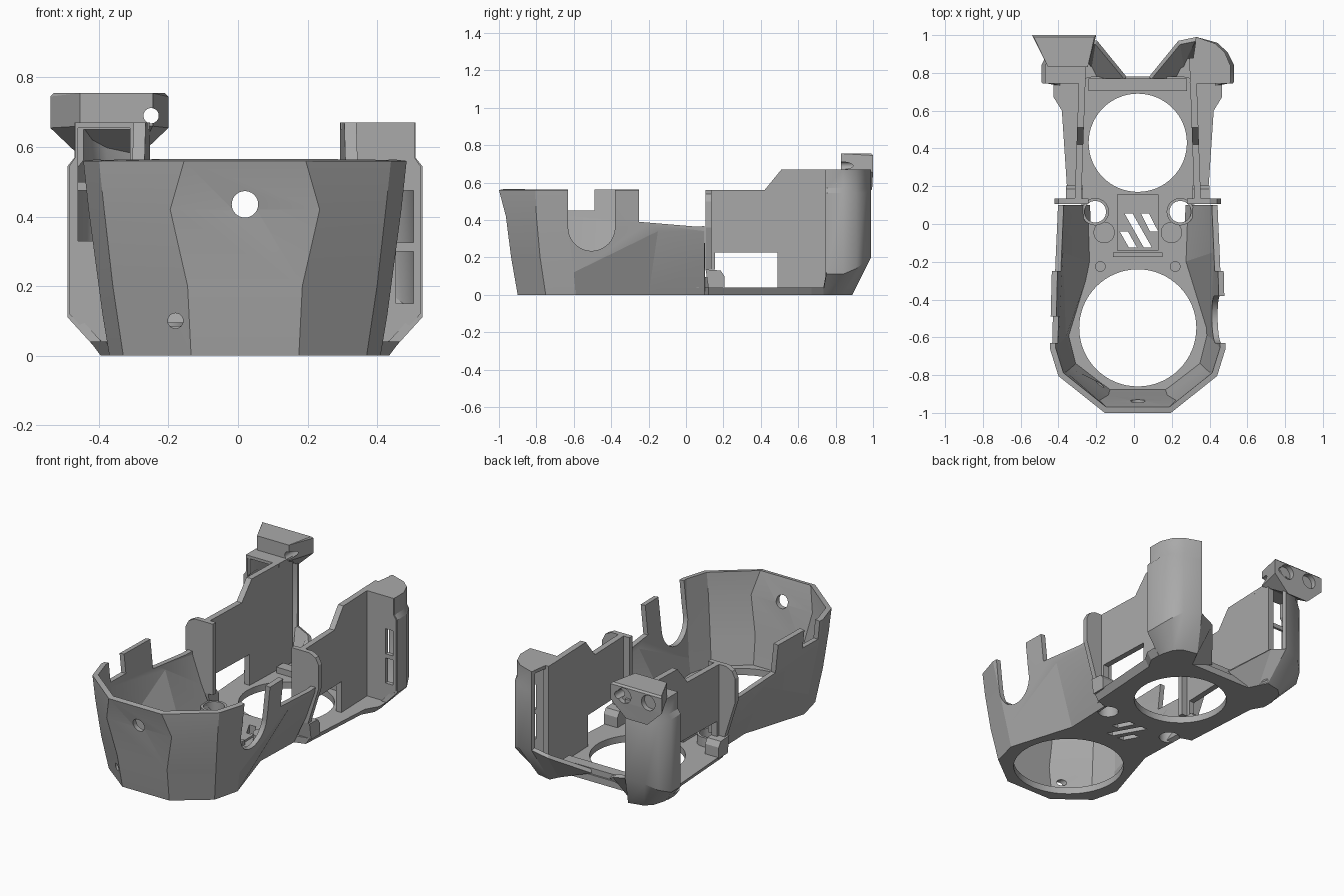
import bpy, bmesh, math
from mathutils import Matrix

if "Cube" in bpy.data.objects:
    bpy.data.objects.remove(bpy.data.objects["Cube"], do_unlink=True)

CX = 0.02  # symmetry line of the housing
grey = bpy.data.materials.new("plain_grey")
grey.use_nodes = True
grey.diffuse_color = (0.4, 0.4, 0.4, 1)
grey.node_tree.nodes["Principled BSDF"].inputs["Base Color"].default_value = (0.4, 0.4, 0.4, 1)


def finish(name, bm):
    mesh = bpy.data.meshes.new(name)
    bm.to_mesh(mesh)
    bm.free()
    mesh.materials.append(grey)
    ob = bpy.data.objects.new(name, mesh)
    bpy.context.collection.objects.link(ob)
    return ob


def apply(ob, mod):
    bpy.context.view_layer.objects.active = ob
    bpy.ops.object.modifier_apply(modifier=mod.name)


def cut(ob, *cutters):
    for c in cutters:
        m = ob.modifiers.new("cut", 'BOOLEAN')
        m.operation, m.solver, m.object = 'DIFFERENCE', 'EXACT', c
        apply(ob, m)
        bpy.data.objects.remove(c, do_unlink=True)


def prism(name, pts, lo, hi, place):
    """Extrude a 2D outline; place(a, b, t) gives the 3D point."""
    bm = bmesh.new()
    ends = [[bm.verts.new(place(a, b, t)) for a, b in pts] for t in (lo, hi)]
    bm.faces.new(ends[0])
    bm.faces.new(ends[1])
    for i in range(len(pts)):
        j = (i + 1) % len(pts)
        bm.faces.new((ends[0][i], ends[0][j], ends[1][j], ends[1][i]))
    bmesh.ops.recalc_face_normals(bm, faces=bm.faces)
    return finish(name, bm)


def flat(a, b, t):
    return (a, b, t)


def box(name, x0, x1, y0, y1, z0, z1):
    return prism(name, [(x0, y0), (x1, y0), (x1, y1), (x0, y1)], z0, z1, flat)


def tube(name, r, depth, at, axis='Z', seg=64):
    bm = bmesh.new()
    bmesh.ops.create_cone(bm, cap_ends=True, segments=seg, radius1=r, radius2=r, depth=depth)
    turn = {'Z': Matrix(), 'Y': Matrix.Rotation(math.pi / 2, 4, 'X'),
            'X': Matrix.Rotation(math.pi / 2, 4, 'Y')}[axis]
    bmesh.ops.transform(bm, matrix=Matrix.Translation(at) @ turn, verts=bm.verts)
    return finish(name, bm)


def hull(name, pts):
    bm = bmesh.new()
    for p in pts:
        bm.verts.new(p)
    res = bmesh.ops.convex_hull(bm, input=bm.verts)
    bmesh.ops.delete(bm, geom=[v for v in res["geom_interior"] if v.is_valid], context='VERTS')
    bmesh.ops.dissolve_limit(bm, angle_limit=0.02, verts=bm.verts, edges=bm.edges)
    return finish(name, bm)


def sheet(name, paths, thick, flip):
    """Loft open 3D paths from bottom to top and thicken inward."""
    bm = bmesh.new()
    rows = [[bm.verts.new(p) for p in path] for path in paths]
    for low, up in zip(rows, rows[1:]):
        for i in range(len(low) - 1):
            f = (low[i], low[i + 1], up[i + 1], up[i])
            bm.faces.new(f[::-1] if flip else f)
    ob = finish(name, bm)
    m = ob.modifiers.new("wall", 'SOLIDIFY')
    m.thickness, m.offset, m.use_even_offset = thick, -1, True
    apply(ob, m)
    return ob


# Front bowl: faceted wall lofted from floor to rim
levels = [[(.28, .1, 0), (.27, -.2, 0), (.39, -.59, 0), (.35, -.75, 0), (.155, -.9, 0)],
          [(.36, .1, .17), (.425, -.15, .34), (.41, -.6, .12), (.38, -.78, .2), (.165, -.935, .2)],
          [(.42, .1, .34), (.435, -.2, .38), (.45, -.64, .42), (.405, -.8, .42), (.215, -.963, .42)],
          [(.44, .1, .56), (.455, -.25, .56), (.465, -.66, .56), (.42, -.805, .56), (.175, -1, .56)]]
bowl = sheet("front_bowl", [[(CX + u, y, z) for u, y, z in p] + [(CX - u, y, z) for u, y, z in reversed(p)]
                            for p in levels], .03, True)
cut(bowl,
    prism("c", [(-.25, .39), (.05, .365), (.3, .375), (.3, 1), (-.25, 1)], -1, 1, lambda y, z, t: (t, y, z)),
    box("c", .25, 1, -.63, -.38, .355, 1),
    tube("c", .125, .6, (.55, -.505, .36), 'X'),
    box("c", -1, -.2, -.63, -.49, .45, 1),
    tube("c", .038, .4, (CX, -.95, .435), 'Y'),
    tube("c", .022, .3, (-.18, -.9, .1), 'Y', 24))

# Floor plate, flared at the rear, with ring openings and vents
half = [(.155, -.9), (.35, -.75), (.39, -.59), (.27, -.2), (.28, .1), (.345, .12), (.375, .6),
        (.415, .67), (.415, .735), (.23, .78)]
floor = prism("floor_plate", [(u, y) for u, y in half] + [(-u, y) for u, y in reversed(half)], 0, .04,
              lambda u, y, t: (CX + u * (1 + (1.8 * t if y > .11 else 0)), y, t))
cut(floor, tube("c", .31, .3, (CX, -.55, 0)), tube("c", .26, .3, (CX, .43, 0)))
vents = [((-.075, -.04), (-.027, -.125)), ((-.05, .055), (.052, -.125)), ((.037, .055), (.085, -.04))]


def cut_vents(ob):
    for (xa, ya), (xb, yb) in vents:
        cut(ob, prism("c", [(xa, ya), (xa + .043, ya), (xb + .043, yb), (xb, yb)], -.1, .2, flat))


cut_vents(floor)
pad = box("vent_pad", -.09, .13, -.14, .155, .035, .052)
cut(pad, tube("c", .26, .3, (CX, .43, 0)))
cut_vents(pad)
box("pad_front_rib", -.11, .15, -.175, -.15, .035, .07)
box("rear_cross_rib", -.24, .28, .705, .77, .035, .075)

for s, side in ((1, "left"), (-1, "right")):
    def X(u):
        return CX + s * u

    def side_path(pts):
        return [(X(u), y, z) for u, y, z in pts]

    # Floor bosses and bolt holes
    hole = (X(.225), .065, 0)
    cut(floor, tube("c", .057, .3, hole))
    boss = tube(side + "_bolt_boss", .072, .06, (X(.225), .065, .065))
    cut(boss, tube("c", .057, .3, hole))
    tube(side + "_boss_disc", .056, .05, (X(.178), -.045, .06))
    tube(side + "_small_pin", .028, .03, (X(.198), -.225, .05), seg=32)

    # Slim rear side wall with stepped top and low window
    outline = [(.105, .135), (.155, .135), (.155, .225), (.49, .225), (.49, .035), (.88, .035),
               (.88, .67), (.51, .67), (.42, .56), (.105, .56)]
    prism(side + "_rear_wall", outline, 0, .035,
          lambda y, z, t: (X(.3 - .035 * (y - .1) + t), y, z))
    prism(side + "_wall_foot", [(.105, .135), (.185, .13), (.205, .1), (.205, .035), (.12, .035)],
          .29, .38, lambda y, z, t: (X(t), y, z))

    # Cross panel that closes the end of the bowl
    prism(side + "_cross_panel", [(.26, .135), (.37, .135), (.44, .36), (.44, .5), (.42, .54),
                                  (.38, .56), (.26, .56)],
          .105, .135, lambda u, z, t: (X(u), t, z))

    # Rear corner tower: curved back, slotted front
    wide = [(.51, .75), (.51, .84), (.475, .91), (.42, .96), (.31, .99)]
    slim = [(.49, .75), (.49, .84), (.46, .91), (.41, .955), (.31, .99)]
    base = [(.41, .73), (.41, .76), (.39, .83), (.35, .87), (.26, .89)]
    crease = (.11, .11, .14, .18, .2)
    sheet(side + "_tower_back",
          [side_path([(u, y, 0) for u, y in base]),
           side_path([(u, y, z) for (u, y), z in zip(wide, crease)])] +
          [side_path([(u, y, z) for u, y in p]) for p, z in ((wide, .545), (slim, .57), (slim, .67))],
          .025, s < 0)
    front = prism(side + "_tower_front", [(.28, .03), (.42, .03), (.505, .12), (.505, .545), (.488, .57),
                                          (.488, .67), (.28, .67)],
                  .745, .77, lambda u, z, t: (X(u), t, z))
    if s > 0:
        cut(front, box("c", .455, .505, .6, .9, .15, .3), box("c", .455, .505, .6, .9, .325, .475))
    else:
        cut(front, box("c", -.46, -.31, .6, .9, .33, .655))
        box("right_window_bar", -.47, -.3, .755, .77, .475, .5)
    prism(side + "_tower_cap", [(X(u), y) for u, y in [(.275, .75)] + slim], .65, .67, flat)

    # Hollow foot: floor patch and sloping skin reaching in to the floor plate
    prism(side + "_foot_floor", [(X(u), y) for u, y in base + [(.2, .77)]], 0, .03, flat)
    sheet(side + "_foot_skin",
          [side_path([(.26, .89, 0), (.235, .84, 0), (.2, .77, 0)]),
           side_path([(.31, .99, .2), (.215, .97, .17), (.06, .78, .05)])], .025, s < 0)

# Bracket head on the right tower with two round sockets
head = hull("bracket_head",
            [(x, 1, z) for x in (-.54, -.2) for z in (.655, .745)] +
            [(x, .99, .755) for x in (-.53, -.21)] +
            [(x, .83, z) for x in (-.455, -.245) for z in (.66, .755)] +
            [(x, .995, .56) for x in (-.44, -.3)])
for x in (-.45, -.29):
    cut(head, tube("c", .045, .06, (x, 1, .695), 'Y', 40))
cut(head, tube("c", .022, .6, (-.25, .95, .69), 'Y', 32))

# Smooth rounded parts while keeping facets crisp
for ob in bpy.context.collection.objects:
    if ob.type == 'MESH' and grey.name in ob.data.materials:
        bpy.ops.object.select_all(action='DESELECT')
        ob.select_set(True)
        bpy.context.view_layer.objects.active = ob
        limit = 35 if "tower_back" in ob.name else 12
        bpy.ops.object.shade_smooth_by_angle(angle=math.radians(limit))
